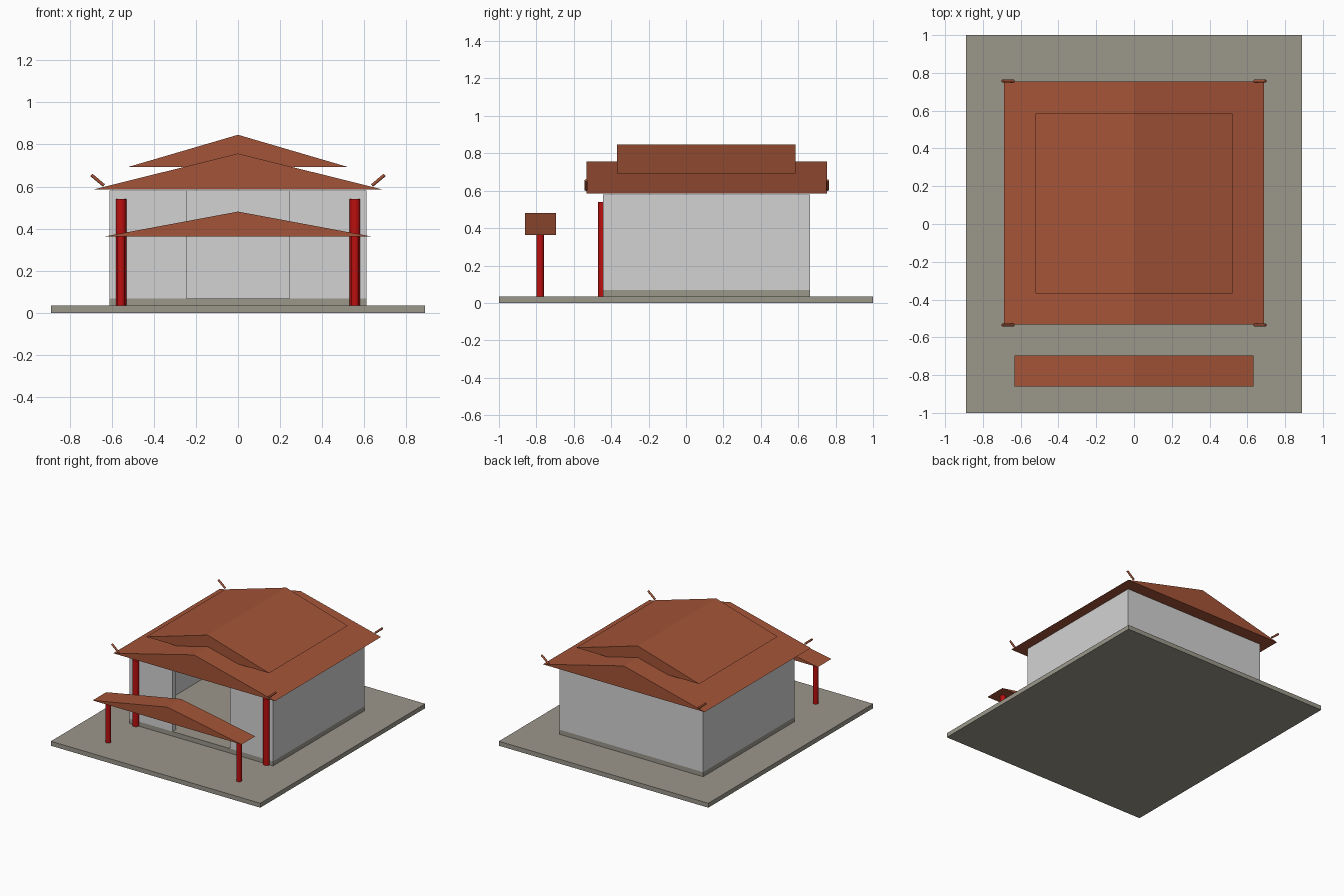
import bpy, bmesh, math

if "Cube" in bpy.data.objects:
    bpy.data.objects.remove(bpy.data.objects["Cube"])


def mat(name, rgb):
    m = bpy.data.materials.new(name)
    m.diffuse_color = (*rgb, 1)
    m.use_nodes = True
    m.node_tree.nodes["Principled BSDF"].inputs["Base Color"].default_value = m.diffuse_color
    return m


STONE = mat("grey stone", (0.33, 0.31, 0.26))
WALL = mat("pale grey wall", (0.65, 0.65, 0.65))
ROOF = mat("terracotta roof", (0.37, 0.088, 0.039))
RED = mat("red column", (0.50, 0.005, 0.005))


def finish(bm, name, material):
    bmesh.ops.recalc_face_normals(bm, faces=bm.faces)
    me = bpy.data.meshes.new(name)
    bm.to_mesh(me)
    bm.free()
    me.materials.append(material)
    ob = bpy.data.objects.new(name, me)
    bpy.context.collection.objects.link(ob)
    return ob


def prism(name, profile, axis, lo, hi, material):
    """Extrude a 2D profile: axis 'z' takes (x, y), axis 'y' takes (x, z)."""
    bm = bmesh.new()
    if axis == 'z':
        vs, d = [bm.verts.new((a, b, lo)) for a, b in profile], (0, 0, hi - lo)
    else:
        vs, d = [bm.verts.new((a, lo, b)) for a, b in profile], (0, hi - lo, 0)
    face = bm.faces.new(vs)
    res = bmesh.ops.extrude_face_region(bm, geom=[face], use_keep_orig=True)
    moved = [g for g in res["geom"] if isinstance(g, bmesh.types.BMVert)]
    bmesh.ops.translate(bm, verts=moved, vec=d)
    return finish(bm, name, material)


def rect(x, y0, y1):
    return [(-x, y0), (x, y0), (x, y1), (-x, y1)]


def gable(name, half, z0, z1, y0, y1):
    prism(name, [(-half, z0), (half, z0), (0, z1)], 'y', y0, y1, ROOF)


def rod(name, loc, r, length, sides, material, tilt=0):
    bm = bmesh.new()
    bmesh.ops.create_cone(bm, cap_ends=True, segments=sides,
                          radius1=r, radius2=r, depth=length)
    ob = finish(bm, name, material)
    ob.location = loc
    ob.rotation_euler = (0, tilt, 0)
    for p in ob.data.polygons:
        p.use_smooth = len(p.vertices) == 4
    ob.data.set_sharp_from_angle(angle=math.radians(50))


# ground slab and plinth
prism("courtyard_slab", rect(0.89, -1, 1), 'z', 0, 0.034, STONE)
prism("plinth", rect(0.61, -0.445, 0.663), 'z', 0.034, 0.069, STONE)

# hollow walls with a full-height front opening
X, F, B, T, D = 0.61, -0.445, 0.663, 0.04, 0.245
prism("walls", [(-D, F), (-X, F), (-X, B), (X, B), (X, F), (D, F),
                (D, F + T), (X - T, F + T), (X - T, B - T), (T - X, B - T),
                (T - X, F + T), (-D, F + T)], 'z', 0.069, 0.581, WALL)

# roofs
gable("main_roof", 0.687, 0.586, 0.757, -0.533, 0.755)
gable("upper_roof", 0.522, 0.693, 0.846, -0.368, 0.586)
gable("gate_roof", 0.633, 0.363, 0.481, -0.86, -0.695)

# columns and upturned corner ornaments
for side, s in (("left", -1), ("right", 1)):
    rod(side + "_front_column", (s * 0.556, -0.445, 0.287), 0.025, 0.506, 24, RED)
    rod(side + "_gate_column", (s * 0.556, -0.78, 0.2), 0.02, 0.332, 24, RED)
    for end, y in (("front", -0.535), ("back", 0.757)):
        rod(f"{side}_{end}_eave_tip", (s * 0.667, y, 0.63), 0.0075, 0.078, 12,
            ROOF, s * math.radians(50))
